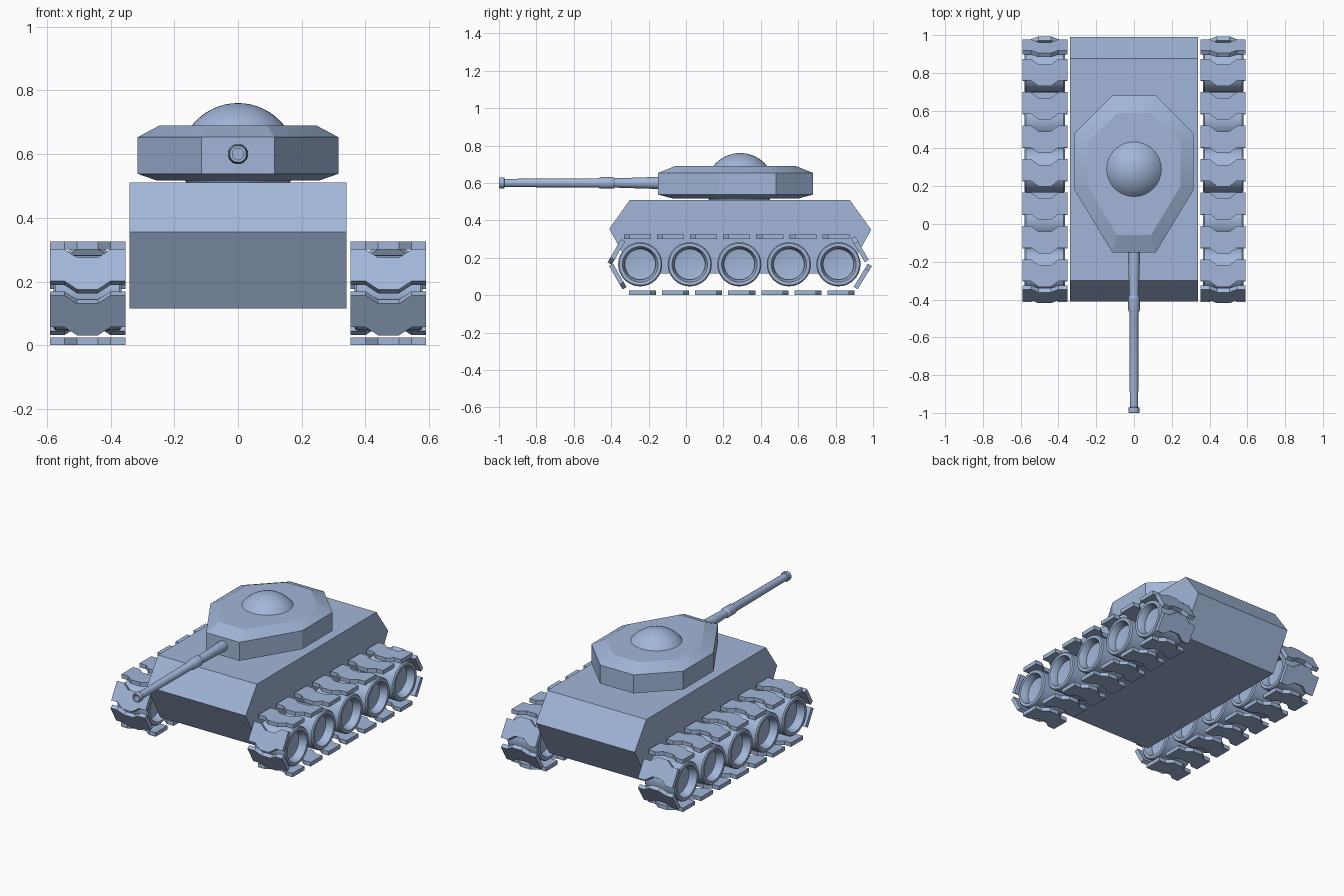
import bpy, bmesh, math
from mathutils import Vector

if "Cube" in bpy.data.objects:
    bpy.data.objects.remove(bpy.data.objects["Cube"])

paint = bpy.data.materials.new("blue_grey_paint")
paint.diffuse_color = (0.36, 0.47, 0.69, 1)
paint.use_nodes = True
paint.node_tree.nodes["Principled BSDF"].inputs["Base Color"].default_value = paint.diffuse_color


def finish(bm, name, angle=30):
    bmesh.ops.remove_doubles(bm, verts=bm.verts, dist=1e-5)
    bmesh.ops.recalc_face_normals(bm, faces=bm.faces)
    me = bpy.data.meshes.new(name)
    bm.to_mesh(me)
    bm.free()
    me.materials.append(paint)
    ob = bpy.data.objects.new(name, me)
    bpy.context.collection.objects.link(ob)
    bpy.ops.object.select_all(action='DESELECT')
    ob.select_set(True)
    bpy.context.view_layer.objects.active = ob
    bpy.ops.object.shade_smooth_by_angle(angle=math.radians(angle))
    return ob


def loft(name, rings, cap=True, angle=30):
    """Bridge matching closed rings of points, with end caps."""
    bm = bmesh.new()
    vr = [[bm.verts.new(p) for p in r] for r in rings]
    n = len(vr[0])
    for a, b in zip(vr, vr[1:]):
        for i in range(n):
            bm.faces.new((a[i], a[(i + 1) % n], b[(i + 1) % n], b[i]))
    if cap:
        bm.faces.new(vr[0])
        bm.faces.new(vr[-1])
    return finish(bm, name, angle)


def lathe(name, profile, centre, axis, n=32, angle=30):
    """Revolve (radius, distance) pairs about an axis through centre."""
    axis = Vector(axis)
    a = axis.orthogonal().normalized()
    b = axis.cross(a)
    rings = []
    for r, d in profile:
        rings.append([Vector(centre) + axis * d
                      + (a * math.cos(2 * math.pi * i / n) + b * math.sin(2 * math.pi * i / n)) * r
                      for i in range(n)])
    return loft(name, rings, True, angle)


# hull: side profile swept across x
side = [(-0.30, 0.51), (0.875, 0.51), (0.99, 0.35), (0.86, 0.115), (-0.28, 0.115), (-0.41, 0.355)]
loft("hull", [[(x, y, z) for y, z in side] for x in (-0.34, 0.34)])

# turret: octagon with chamfered top and bottom
plan = [(-0.115, -0.15), (0.115, -0.15), (0.315, 0.18), (0.315, 0.48),
        (0.115, 0.68), (-0.115, 0.68), (-0.315, 0.48), (-0.315, 0.18)]
cy = 0.265
loft("turret", [[(x * s, cy + (y - cy) * s, z) for x, y in plan]
                for s, z in ((0.81, 0.517), (1, 0.538), (1, 0.653), (0.78, 0.69))], angle=20)
lathe("turret_ring", [(0.155, 0.50), (0.175, 0.53)], (0, 0.285, 0), (0, 0, 1))

# domed hatch
R = 0.185
a0 = math.asin(0.145 / R)
dome = [(R * math.sin(a0 * t / 8), 0.76 - R + R * math.cos(a0 * t / 8)) for t in range(8, 0, -1)]
lathe("hatch_dome", [(0.145, 0.67)] + dome + [(0.003, 0.76)], (0, 0.29, 0), (0, 0, 1))

# gun barrel with sleeve, muzzle ring and bore
lathe("gun_barrel", [(0.032, -0.10), (0.032, 0.16), (0.025, 0.38), (0.031, 0.39), (0.031, 0.455),
                     (0.025, 0.47), (0.022, 0.97), (0.029, 0.972), (0.029, 0.995),
                     (0.026, 1.0), (0.018, 1.0), (0.018, 0.93)],
      (0, 0, 0.60), (0, -1, 0), 24)


# track plates: chevron outline, placed at (y, z) along direction du
def plate(name, sx, y, z, ang):
    du = Vector((0, math.cos(ang), math.sin(ang)))
    nrm = Vector((0, math.sin(ang), -math.cos(ang)))    # outward from the loop
    xs = [(0.353, 0), (0.40, 0), (0.44, 1), (0.505, 1), (0.545, 0), (0.59, 0)]
    line = [(x, -0.0725 + 0.03 * m) for x, m in xs]
    line += [(x, 0.0425 + 0.03 * m) for x, m in reversed(xs)]
    rings = [[Vector((sx * x, y, z)) + du * u + nrm * h for x, u in line]
             for h in (-0.0125, 0.0125)]
    loft(name, rings)


# road wheels: dished on both faces
wheel = [(0.055, 0.055), (0.082, 0.06), (0.082, 0.075), (0.095, 0.107), (0.112, 0.107), (0.118, 0.10)]
wheel_profile = [(r, -d) for r, d in wheel] + [(r, d) for r, d in reversed(wheel)]

for sx, s in ((1, "right"), (-1, "left")):
    for i in range(5):
        lathe(f"road_wheel_{s}_{i}", wheel_profile,
              (sx * 0.4725, -0.245 + 0.265 * i, 0.165), (1, 0, 0), 40)
    for i in range(7):
        plate(f"track_bottom_{s}_{i}", sx, -0.233 + 0.177 * i, 0.0125, 0)
        plate(f"track_top_{s}_{i}", sx, -0.26 + 0.177 * i, 0.3125, math.pi)
    ends = [(-0.372, 0.232, math.atan2(-0.13, -0.075)), (-0.365, 0.10, math.atan2(-0.13, 0.075)),
            (0.945, 0.10, math.atan2(0.13, 0.08)), (0.93, 0.245, math.atan2(0.13, -0.075))]
    for i, (y, z, a) in enumerate(ends):
        plate(f"track_end_{s}_{i}", sx, y, z, a)
